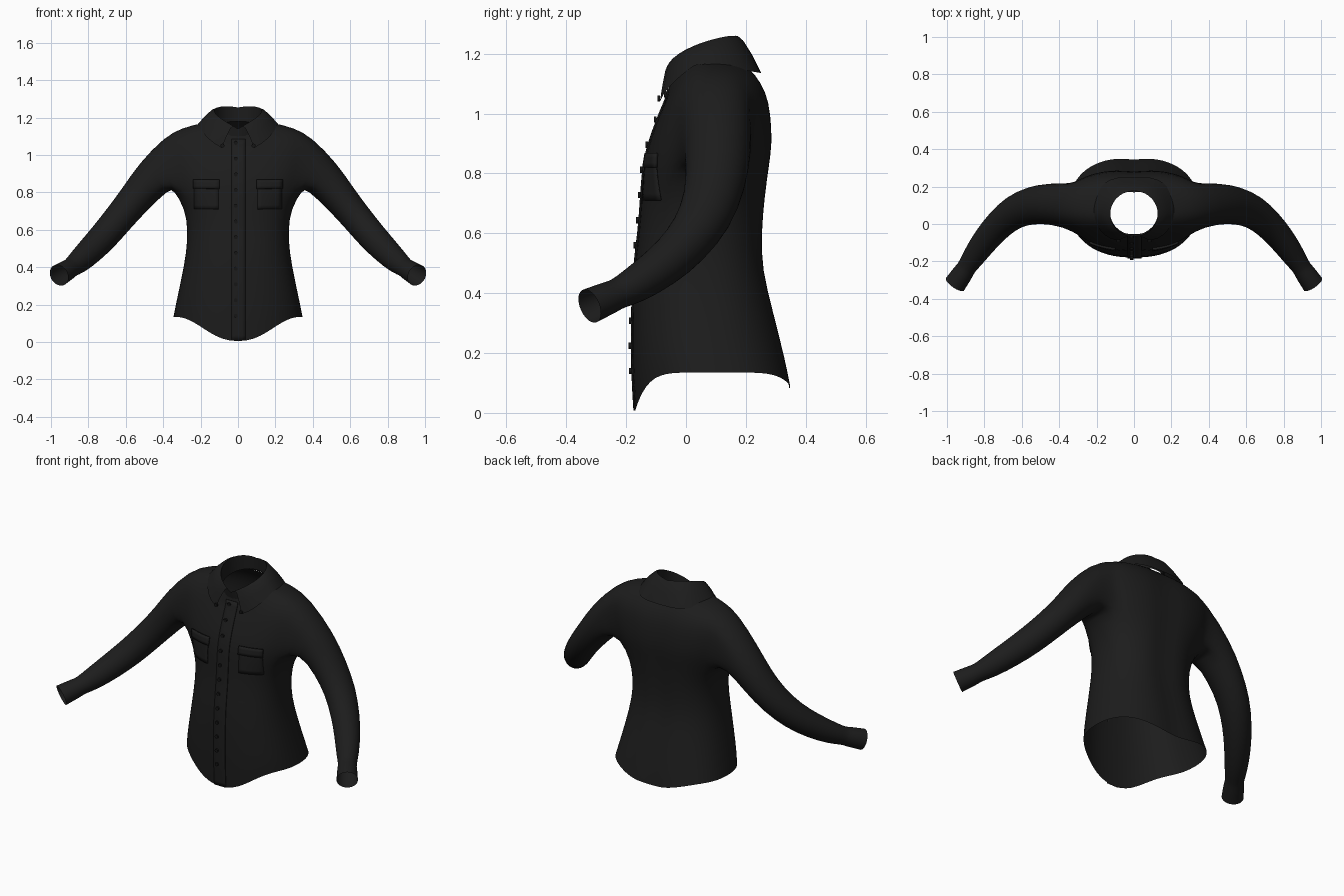
import bpy, math
from mathutils import Vector
from mathutils.bvhtree import BVHTree

if "Cube" in bpy.data.objects:
    bpy.data.objects.remove(bpy.data.objects["Cube"])


def material(name, v):
    m = bpy.data.materials.new(name)
    m.diffuse_color = (v, v, v, 1)
    m.use_nodes = True
    m.node_tree.nodes["Principled BSDF"].inputs["Base Color"].default_value = m.diffuse_color
    return m


FABRIC = material("black fabric", 0.012)
BUTTON = material("dark button", 0.008)


def make(name, verts, faces, mat, mirror=False, subsurf=0, solid=0.0):
    me = bpy.data.meshes.new(name)
    me.from_pydata([tuple(v) for v in verts], [], faces)
    me.materials.append(mat)
    me.polygons.foreach_set("use_smooth", [True] * len(me.polygons))
    ob = bpy.data.objects.new(name, me)
    bpy.context.collection.objects.link(ob)
    if mirror:
        ob.modifiers.new("mirror", 'MIRROR').merge_threshold = 0.0005
    if subsurf:
        s = ob.modifiers.new("smooth", 'SUBSURF')
        s.levels = s.render_levels = subsurf
    if solid:
        s = ob.modifiers.new("thickness", 'SOLIDIFY')
        s.thickness = solid
        s.offset = -1
    return ob


# Shirt body: half rings from hem to neckline
# half width, front y, back y, then z at front, side and back
ROWS = [
    (.347, -.172, .358, .000, .135, .080),
    (.336, -.181, .342, .140, .190, .170),
    (.308, -.181, .300, .320, .320, .340),
    (.276, -.176, .264, .480, .480, .480),
    (.270, -.158, .262, .600, .600, .600),
    (.284, -.150, .272, .720, .710, .720),
    (.345, -.143, .286, .830, .815, .830),
    (.378, -.125, .296, .900, .900, .900),
    (.398, -.100, .290, .970, 1.00, 1.00),
    (.392, -.075, .275, 1.03, 1.10, 1.07),
    (.300, -.065, .240, 1.05, 1.145, 1.13),
    (.200, -.060, .205, 1.07, 1.170, 1.16),
    (.128, -.055, .185, 1.10, 1.180, 1.18),
]
COLS = 16
verts, faces = [], []
for r, (a, yf, yb, zf, zs, zb) in enumerate(ROWS):
    power = 6 if r < 2 else 2
    for i in range(COLS + 1):
        t = math.pi * i / COLS
        s, c = max(0, math.sin(t)), math.cos(t)
        x = a * s ** .85 if 0 < i < COLS else 0
        y = (yf + yb) / 2 - (yb - yf) / 2 * math.copysign(abs(c) ** .85, c)
        if c < 0:  # groove down the spine
            y -= .016 * math.exp(-(x / .06) ** 2)
        z = zs + ((zf if c > 0 else zb) - zs) * abs(c) ** power
        verts.append(Vector((x, y, z)))


def vid(r, i):
    return r * (COLS + 1) + i


# Armhole between these rows and columns
R0, R1, C0, C1 = 6, 9, 5, 11
for r in range(len(ROWS) - 1):
    for i in range(COLS):
        if not (R0 <= r < R1 and C0 <= i < C1):
            faces.append((vid(r, i), vid(r, i + 1), vid(r + 1, i + 1), vid(r + 1, i)))

# Sleeve: rings along the arm, joined to the armhole
loop = [vid(R1, i) for i in range(C0, C1 + 1)] + [vid(r, C1) for r in (8, 7)]
loop += [vid(R0, i) for i in range(C1, C0 - 1, -1)] + [vid(r, C0) for r in (7, 8)]
ARM = [  # centre x, y, z, radius across, radius in depth
    (.450, .110, .885, .108, .112),
    (.550, .100, .765, .090, .102),
    (.640, .068, .657, .083, .092),
    (.720, .000, .560, .080, .080),
    (.790, -.080, .488, .074, .072),
    (.855, -.172, .425, .064, .062),
    (.895, -.232, .396, .050, .050),
    (.903, -.245, .390, .055, .055),
    (.957, -.322, .357, .060, .060),
]
pts = [Vector(p[:3]) for p in ARM]
prev = loop
for j, (_, _, _, ru, rv) in enumerate(ARM):
    T = (pts[min(j + 1, len(pts) - 1)] - pts[max(j - 1, 0)]).normalized()
    U = Vector((.76, 0, .65))
    U = (U - T * U.dot(T)).normalized()
    V = U.cross(T)
    ring = []
    for k in range(18):
        f = math.radians((k - 3) * 20)
        ring.append(len(verts))
        verts.append(pts[j] + U * ru * math.cos(f) + V * rv * math.sin(f))
    for k in range(18):
        n = (k + 1) % 18
        faces.append((prev[k], ring[k], ring[n], prev[n]))
    prev = ring
body = make("shirt_body_and_sleeves", verts, faces, FABRIC, mirror=True, subsurf=1)

deps = bpy.context.evaluated_depsgraph_get()
tree = BVHTree.FromObject(body, deps)


def front(x, z):
    """y of the cloth at the front"""
    hit = tree.ray_cast(Vector((x, -1, z)), Vector((0, 1, 0)), 1.05)[0]
    return hit.y if hit else (-.17 if z < .3 else -.06)


# Collar: stand, then folded flap
def fold(t):
    return Vector((.127 * math.sin(t), .055 - .122 * math.cos(t), 1.14 + .12 * math.sin(t * .6)))


def base(t):
    return Vector((.128 * math.sin(t), .062 - .12 * math.cos(t), 1.14 - .04 * math.cos(t)))


def edge(t):
    s, c = max(0, math.sin(t)), math.cos(t)
    z = 1.035 + .13 * min(1, (t - .2) / 1.1) - .03 * max(0, -c)
    return Vector((.215 * s ** .6, .08 - .172 * c, z))


def half_collar(name, t0, curves):
    n = 14
    vs, fs = [], []
    for i in range(n + 1):
        t = t0 + (math.pi - t0) * i / n
        for f in curves:
            p = f(t)
            if i == n:
                p.x = 0
            vs.append(p)
    m = len(curves)
    for i in range(n):
        for j in range(m - 1):
            a = i * m + j
            fs.append((a, a + m, a + m + 1, a + 1))
    return make(name, vs, fs, FABRIC, mirror=True)


def roll(t):
    return fold(t).lerp(edge(t), .2) + Vector((0, 0, .012))


def mid(t):
    return fold(t).lerp(edge(t), .6) + Vector((0, 0, .012))


half_collar("collar_stand", 0, [base, fold])
half_collar("collar_flap", .22, [edge, mid, roll, fold])


# Raised cloth panels that follow the front
def panel(name, x0, x1, z0, z1, nx, nz, lift):
    vs, fs = [], []
    for j in range(nz + 1):
        for i in range(nx + 1):
            x, z = x0 + (x1 - x0) * i / nx, z0 + (z1 - z0) * j / nz
            vs.append((x, front(x, z) - lift, z))
    w = nx + 1
    for j in range(nz):
        for i in range(nx):
            a = j * w + i
            fs.append((a, a + 1, a + w + 1, a + w))
    return make(name, vs, fs, FABRIC, solid=lift * .95)


panel("button_placket", -.036, .04, .008, 1.085, 4, 40, .005)
for side, tag in ((-1, "right"), (1, "left")):
    lo, hi = sorted((side * .105, side * .235))
    panel("pocket_" + tag, lo, hi, .71, .845, 6, 6, .006)
    lo, hi = sorted((side * .10, side * .24))
    panel("pocket_flap_" + tag, lo, hi, .82, .868, 6, 3, .012)


# Buttons down the placket and at the collar points
def button(name, x, y, z):
    bpy.ops.mesh.primitive_cylinder_add(vertices=12, radius=.0105, depth=.009,
                                        location=(x, y, z), rotation=(math.pi / 2, 0, 0))
    ob = bpy.context.object
    ob.name = name
    ob.data.materials.append(BUTTON)


for k in range(12):
    z = .14 + .084 * k
    button("front_button", -.012, front(-.012, z) - .008, z)
for side in (-1, 1):
    button("collar_button", side * .083, edge(.22).y - .003, 1.05)
